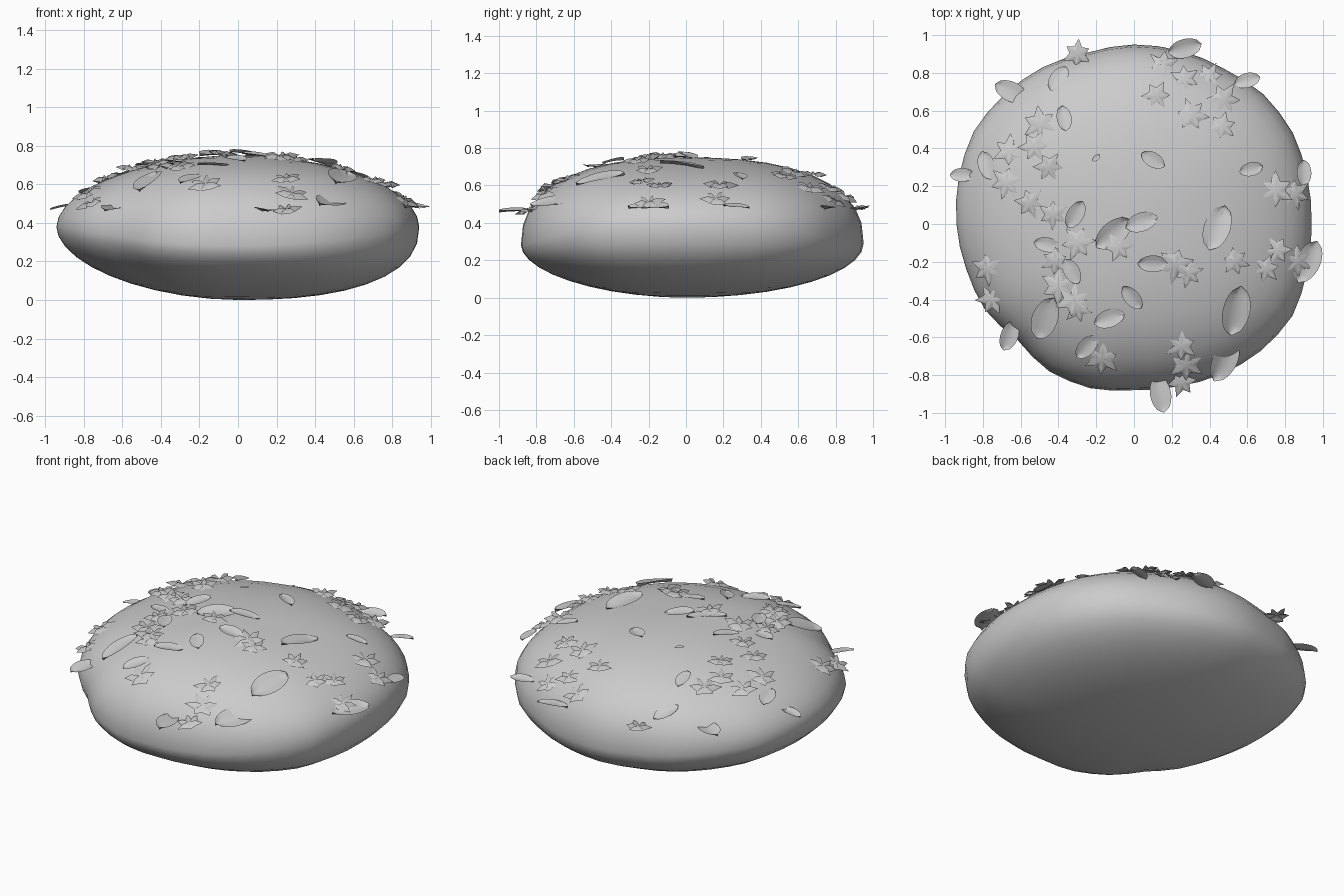
import bpy, bmesh, math, random
from mathutils import Vector, Matrix

random.seed(4)
if "Cube" in bpy.data.objects:
    bpy.data.objects.remove(bpy.data.objects["Cube"])

grey = bpy.data.materials.new("stone grey")
grey.use_nodes = True
colour = (0.6, 0.6, 0.6, 1)
grey.diffuse_color = colour
grey.node_tree.nodes["Principled BSDF"].inputs["Base Color"].default_value = colour

# Outline radius of the boulder, every 15 degrees from +x
OUTLINE = [.94, .95, .97, .97, .95, .95, .95, .94, .96, .97, .98, .96,
           .94, .92, .91, .87, .90, .90, .88, .89, .92, .95, .97, .95]
# Rim height, fullness above, fullness below for +x, +y, -x, -y
SIDES = [(.38, 1.95, 2.4), (.29, 2.45, 2.0), (.38, 1.9, 1.85), (.28, 2.4, 1.9)]
TOP = .75


def radius(angle):
    step = angle / math.tau * len(OUTLINE) % len(OUTLINE)
    i = int(step)
    a, b = OUTLINE[i], OUTLINE[(i + 1) % len(OUTLINE)]
    return a + (b - a) * (step - i)


def section(angle):
    c, s = math.cos(angle), math.sin(angle)
    side_x = SIDES[0] if c > 0 else SIDES[2]
    side_y = SIDES[1] if s > 0 else SIDES[3]
    return [a * c * c + b * s * s for a, b in zip(side_x, side_y)]


def height(t, angle, upper=True):
    rim, full_top, full_low = section(angle)
    n = full_top if upper else full_low
    bulge = max(0, 1 - t ** n) ** (1 / n)
    return rim + (TOP - rim) * bulge if upper else rim * (1 - bulge)


def surface(x, y):
    angle = math.atan2(y, x)
    t = min(math.hypot(x, y) / radius(angle), .96)
    return height(t, angle)


def finish(bm, name):
    mesh = bpy.data.meshes.new(name)
    bm.normal_update()
    bm.to_mesh(mesh)
    bm.free()
    mesh.materials.append(grey)
    for face in mesh.polygons:
        face.use_smooth = True
    return mesh


def place(mesh, name, matrix=None):
    obj = bpy.data.objects.new(name, mesh)
    bpy.context.collection.objects.link(obj)
    if matrix:
        obj.matrix_world = matrix
    return obj


# Boulder: rings lofted from the bottom pole to the top pole
bm = bmesh.new()
COUNT, LEVELS = 48, 20
rings = []
for j in range(1, LEVELS):
    phi = math.pi * j / LEVELS
    t, ring = math.sin(phi), []
    for i in range(COUNT):
        a = math.tau * i / COUNT
        r = radius(a) * t
        z = height(t, a, upper=j > LEVELS / 2)
        ring.append(bm.verts.new((r * math.cos(a), r * math.sin(a), z)))
    rings.append(ring)
low, high = bm.verts.new((0, 0, 0)), bm.verts.new((0, 0, TOP))
for i in range(COUNT):
    k = (i + 1) % COUNT
    for a, b in zip(rings, rings[1:]):
        bm.faces.new((a[i], a[k], b[k], b[i]))
    bm.faces.new((low, rings[0][k], rings[0][i]))
    bm.faces.new((rings[-1][i], rings[-1][k], high))
place(finish(bm, "boulder"), "boulder")


# Star leaf: six broad lobes with raised ribs and deep valleys between them
def star_leaf():
    bm = bmesh.new()
    lobes = 6
    centre = bm.verts.new((0, 0, 0))
    rim = []
    for i in range(lobes * 2):
        a = math.pi * i / lobes
        tip = i % 2 == 0
        r = (1.05 if i % 4 == 0 else .9) if tip else .55
        rim.append(bm.verts.new((r * math.cos(a), r * math.sin(a), 0 if tip else -.18)))
    ribs = [bm.verts.new((v.co.x * .5, v.co.y * .5, .15)) for v in rim[::2]]
    for i in range(lobes):
        k = (i + 1) % lobes
        notch = rim[2 * i + 1]
        bm.faces.new((centre, ribs[i], notch))
        bm.faces.new((centre, notch, ribs[k]))
        bm.faces.new((ribs[i], rim[2 * i], notch))
        bm.faces.new((ribs[k], notch, rim[2 * k]))
    return finish(bm, "star_leaf")


# Oval leaf: nearly flat rounded blade of unit length with a folded midrib
def oval_leaf():
    bm = bmesh.new()
    rows, steps = [], 10
    for i in range(steps + 1):
        u = i / steps
        w = .27 * math.sqrt(max(0, math.sin(math.pi * u))) + .01
        bend = .03 * math.sin(math.pi * u)
        rows.append([bm.verts.new((u - .5, w * s, bend - .07 * (1 - abs(s)))) for s in (-1, -.5, 0, .5, 1)])
    for a, b in zip(rows, rows[1:]):
        for i in range(4):
            bm.faces.new((a[i], b[i], b[i + 1], a[i + 1]))
    return finish(bm, "oval_leaf")


# Lay a leaf on the boulder, tilted partly along the slope
def lay(mesh, name, x, y, turn, size):
    e = .05
    slope = Vector((surface(x - e, y) - surface(x + e, y),
                    surface(x, y - e) - surface(x, y + e), 2 * e))
    normal = slope.normalized() + Vector((0, 0, 1))
    normal += Vector((random.uniform(-.3, .3), random.uniform(-.3, .3), 0))
    tilt = Vector((0, 0, 1)).rotation_difference(normal).to_matrix().to_4x4()
    spot = Matrix.Translation((x, y, surface(x, y) + .015))
    place(mesh, name, spot @ tilt @ Matrix.Rotation(turn, 4, "Z") @ Matrix.Scale(size, 4))


STARS = [(-.3, .9), (.16, .85), (.27, .77), (.4, .79), (.48, .66), (.31, .58),
         (.47, .52), (.12, .68), (-.5, .53), (-.66, .39), (-.53, .41), (-.45, .3),
         (-.68, .22), (-.55, .11), (-.43, .05), (-.3, -.1), (-.42, -.2),
         (-.78, -.24), (-.76, -.4), (-.32, -.4), (-.08, -.12), (-.4, -.33), (-.3, -.45),
         (.22, -.22), (.29, -.26), (.54, -.2), (.7, -.24), (.76, -.14), (.75, .18),
         (.86, .16), (.25, -.65), (.28, -.75), (.25, -.84), (-.17, -.72), (.87, -.2)]
# Position, turn in degrees, length
OVALS = [(-.65, .7, -25, .19), (-.4, .77, 60, .16), (.27, .93, 15, .18),
         (.6, .76, 15, .14), (-.37, .56, 100, .14), (-.91, .26, 0, .13),
         (-.78, .31, 110, .16), (.1, .34, -30, .14), (.62, .29, 15, .13),
         (.44, -.02, 70, .25), (-.11, -.05, 40, .23), (.04, .01, 20, .18),
         (-.31, .05, 60, .16), (.1, -.21, 0, .16), (-.46, -.11, -10, .14),
         (-.47, -.5, 65, .25), (-.33, -.25, 120, .15), (-.13, -.5, 20, .17),
         (-.01, -.39, 130, .15), (-.66, -.59, 70, .17), (.54, -.46, 80, .27),
         (.48, -.72, 65, .25), (.14, -.9, 100, .2), (.92, -.2, 65, .24),
         (-.25, -.65, 50, .16), (.9, .27, 90, .14), (-.2, .35, 40, .05)]

star, oval = star_leaf(), oval_leaf()
for x, y in STARS:
    lay(star, "star_leaf", x, y, random.uniform(0, math.tau), random.uniform(.075, .1))
for x, y, turn, length in OVALS:
    lay(oval, "oval_leaf", x, y, math.radians(turn), length)
